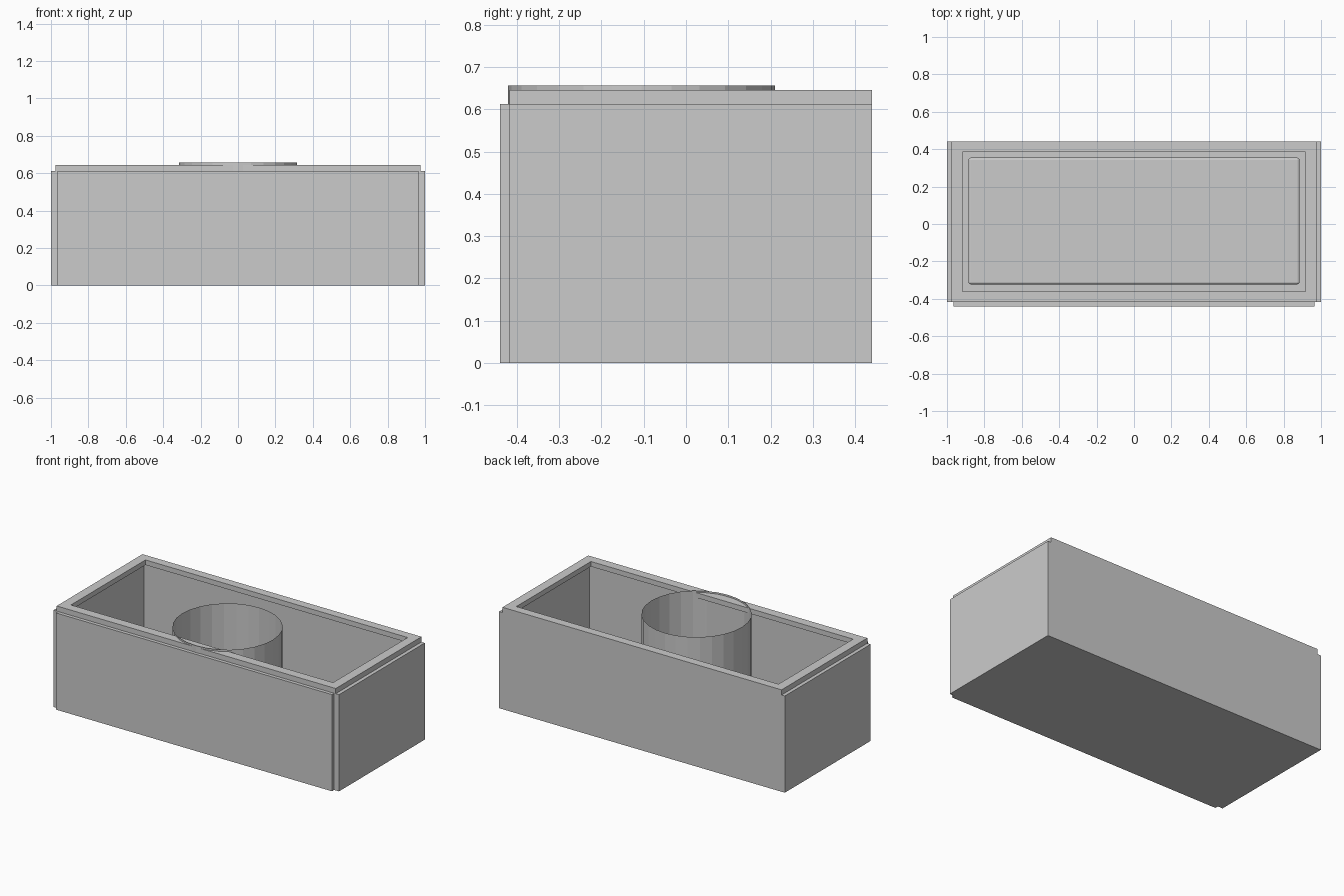
import bpy, bmesh, math

if "Cube" in bpy.data.objects:
    bpy.data.objects.remove(bpy.data.objects["Cube"])


def finish(name, bm):
    bmesh.ops.recalc_face_normals(bm, faces=bm.faces[:])
    mesh = bpy.data.meshes.new(name)
    bm.to_mesh(mesh)
    bm.free()
    obj = bpy.data.objects.new(name, mesh)
    bpy.context.collection.objects.link(obj)
    return obj


def lofted_box(name, rings):
    """Stack of rectangles (half width, y min, y max, z), capped at both ends."""
    bm = bmesh.new()
    loops = []
    for hx, y0, y1, z in rings:
        corners = ((-hx, y0), (hx, y0), (hx, y1), (-hx, y1))
        loops.append([bm.verts.new((x, y, z)) for x, y in corners])
    for a, b in zip(loops, loops[1:]):
        for i in range(4):
            j = (i + 1) % 4
            bm.faces.new((a[i], a[j], b[j], b[i]))
    bm.faces.new(loops[0])
    bm.faces.new(loops[-1])
    return finish(name, bm)


def block(name, x0, x1, y0, y1, z0, z1):
    hx = (x1 - x0) / 2
    obj = lofted_box(name, [(hx, y0, y1, z0), (hx, y0, y1, z1)])
    obj.location.x = (x0 + x1) / 2
    return obj


def round_part(name, rx, ry, cy, z0, z1, open_top=False, sides=28):
    bm = bmesh.new()
    rings = []
    for z in (z0, z1):
        rings.append([bm.verts.new((rx * math.sin(2 * math.pi * i / sides),
                                    cy + ry * math.cos(2 * math.pi * i / sides), z))
                      for i in range(sides)])
    for i in range(sides):
        j = (i + 1) % sides
        bm.faces.new((rings[0][i], rings[0][j], rings[1][j], rings[1][i]))
    bm.faces.new(rings[0])
    if not open_top:
        bm.faces.new(rings[1])
    return finish(name, bm)


# Hollow body with an overhanging lip around the opening
lofted_box("body_shell", [
    (0.977, -0.418, 0.44, 0.0),
    (0.977, -0.418, 0.44, 0.645),
    (0.918, -0.36, 0.386, 0.645),
    (0.918, -0.36, 0.386, 0.613),
    (0.95, -0.392, 0.415, 0.613),
    (0.95, -0.392, 0.415, 0.02),
])

# Outer cladding panels
block("front_panel", -0.966, 0.966, -0.44, -0.418, 0.0, 0.612)
for side, label in ((-1, "left"), (1, "right")):
    xs = sorted((side * 0.977, side * 1.0))
    block(label + "_panel", xs[0], xs[1], -0.418, 0.44, 0.0, 0.612)

# Rounded slab lying on the floor, with an oval inlay
slab = block("floor_slab", -0.886, 0.886, -0.323, 0.355, 0.02, 0.08)
bevel = slab.modifiers.new("soft_edges", 'BEVEL')
bevel.width = 0.014
bevel.segments = 3
round_part("oval_inlay", 0.862, 0.315, 0.015, 0.07, 0.083)

# Open thin-walled drum standing inside
round_part("open_drum", 0.316, 0.316, -0.105, 0.025, 0.656, open_top=True)
